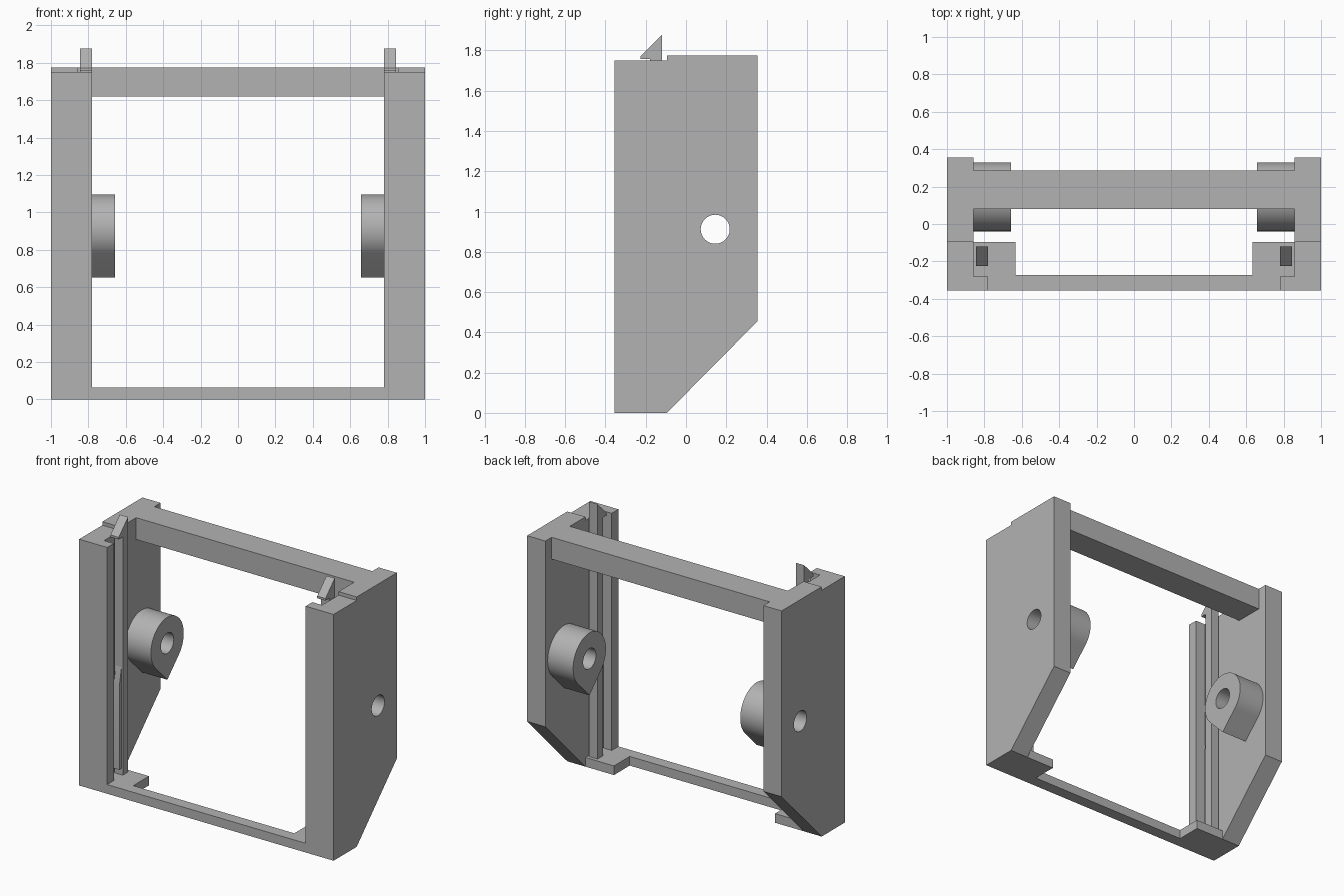
import bpy, bmesh, math

if "Cube" in bpy.data.objects:
    bpy.data.objects.remove(bpy.data.objects["Cube"])

grey = bpy.data.materials.new("plain grey")
grey.diffuse_color = (0.45, 0.45, 0.45, 1)
grey.use_nodes = True
grey.node_tree.nodes["Principled BSDF"].inputs["Base Color"].default_value = grey.diffuse_color

HOLE_Y, HOLE_Z = 0.145, 0.912


def link(name, mesh):
    obj = bpy.data.objects.new(name, mesh)
    bpy.context.collection.objects.link(obj)
    mesh.materials.clear()
    mesh.materials.append(grey)
    return obj


def box(name, x0, x1, y0, y1, z0, z1):
    bm = bmesh.new()
    bmesh.ops.create_cube(bm, size=1)
    for v in bm.verts:
        v.co = ((x0 + x1) / 2 + v.co.x * (x1 - x0),
                (y0 + y1) / 2 + v.co.y * (y1 - y0),
                (z0 + z1) / 2 + v.co.z * (z1 - z0))
    mesh = bpy.data.meshes.new(name)
    bm.to_mesh(mesh)
    bm.free()
    return link(name, mesh)


def arc(radius, start, end, n):
    """Points in (y, z) around the pivot hole."""
    return [(HOLE_Y + radius * math.cos(math.radians(start + (end - start) * i / n)),
             HOLE_Z + radius * math.sin(math.radians(start + (end - start) * i / n)))
            for i in range(n + 1)]


def slab(name, loops, x0, x1):
    """Extrude (y, z) outlines along x; inner loops become holes."""
    curve = bpy.data.curves.new(name, 'CURVE')
    curve.dimensions = '2D'
    curve.fill_mode = 'BOTH'
    curve.extrude = abs(x1 - x0) / 2
    for loop in loops:
        spline = curve.splines.new('POLY')
        spline.points.add(len(loop) - 1)
        for p, (y, z) in zip(spline.points, loop):
            p.co = (y, z, 0, 1)
        spline.use_cyclic_u = True
    temp = bpy.data.objects.new(name, curve)
    bpy.context.collection.objects.link(temp)
    bpy.context.view_layer.update()
    mesh = bpy.data.meshes.new_from_object(
        temp.evaluated_get(bpy.context.evaluated_depsgraph_get()))
    bpy.data.objects.remove(temp)
    bm = bmesh.new()
    bm.from_mesh(mesh)
    for v in bm.verts:
        y, z, x = v.co
        v.co = ((x0 + x1) / 2 + x, y, z)
    bmesh.ops.remove_doubles(bm, verts=bm.verts, dist=1e-5)
    bmesh.ops.recalc_face_normals(bm, faces=bm.faces)
    bm.to_mesh(mesh)
    bm.free()
    obj = link(name, mesh)
    bpy.ops.object.select_all(action='DESELECT')
    obj.select_set(True)
    bpy.context.view_layer.objects.active = obj
    bpy.ops.object.shade_smooth_by_angle(angle=math.radians(30))
    return obj


hole = arc(0.072, 0, 360, 48)[:-1]
wall = [(-0.355, 0), (-0.095, 0), (0.355, 0.455), (0.355, 1.775),
        (-0.095, 1.775), (-0.095, 1.75), (-0.355, 1.75)]
teardrop = arc(0.184, -45, 225, 54) + [(HOLE_Y, HOLE_Z - 0.184 * math.sqrt(2))]
hook = [(-0.225, 1.757), (-0.12, 1.757), (-0.12, 1.877), (-0.225, 1.772)]

for side, s in (("left", -1), ("right", 1)):
    def span(a, b):
        return sorted((s * a, s * b))

    # Side wall with pivot hole and its teardrop boss
    slab(side + "_wall", [wall, hole], *span(0.857, 1))
    slab(side + "_pivot_boss", [teardrop, hole], *span(0.657, 0.857))
    # Front lip of the guide channel and foot tab
    box(side + "_front_lip", *span(0.78, 0.857), -0.355, -0.28, 0, 1.75)
    box(side + "_foot_tab", *span(0.633, 0.857), -0.355, -0.095, 0, 0.065)
    # Spring arm, hooked tip and tapered rib
    box(side + "_spring_arm", *span(0.78, 0.845), -0.18, -0.12, 0.065, 1.757)
    slab(side + "_hook", [hook], *span(0.78, 0.845))
    slab(side + "_arm_rib", [[(-0.18, 0.11), (-0.18, 0.83), (-0.205, 0.7), (-0.205, 0.11)]],
         *span(0.79, 0.835))

# Crossbars joining the walls
box("top_crossbar", -0.857, 0.857, 0.08, 0.285, 1.62, 1.775)
box("bottom_crossbar", -0.633, 0.633, -0.355, -0.272, 0, 0.065)
